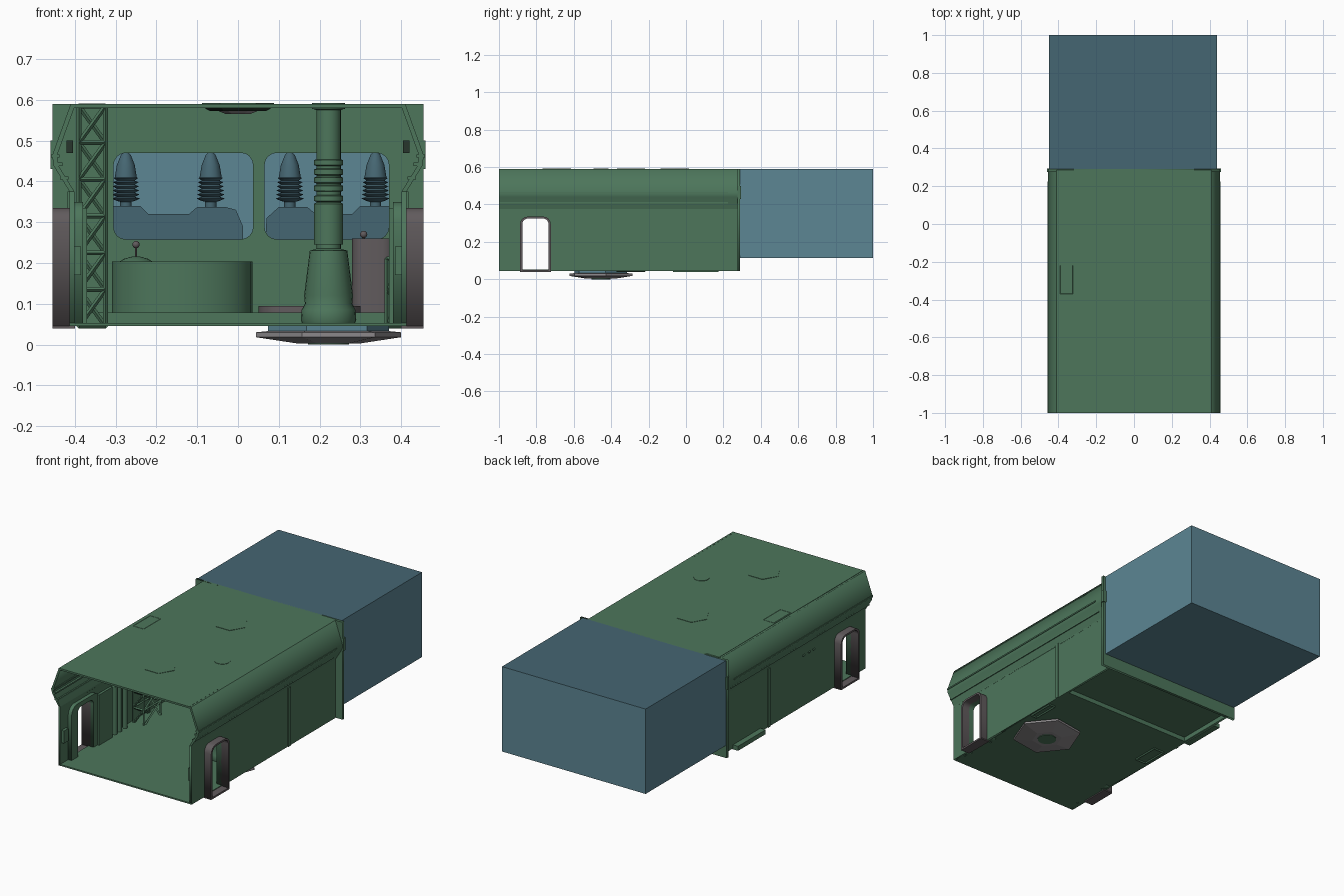
import bpy, bmesh
from math import cos, sin, pi, radians
from mathutils import Vector, Matrix

if "Cube" in bpy.data.objects:
    bpy.data.objects.remove(bpy.data.objects["Cube"])


def material(name, rgb):
    m = bpy.data.materials.new(name)
    m.use_nodes = True
    colour = (*rgb, 1)
    m.diffuse_color = colour
    m.node_tree.nodes["Principled BSDF"].inputs["Base Color"].default_value = colour
    return m


GREEN = material("hull green", (.074, .181, .105))
BLUE = material("sky blue", (.107, .238, .296))
SLATE = material("slate blue", (.06, .133, .168))
GREY = material("warm grey", (.12, .105, .11))
SILVER = material("light grey", (.28, .265, .275))
DARK = material("dark green", (.02, .035, .025))


def finish(name, bm, mat, smooth=False):
    bmesh.ops.remove_doubles(bm, verts=bm.verts, dist=.0001)
    bmesh.ops.recalc_face_normals(bm, faces=bm.faces)
    mesh = bpy.data.meshes.new(name)
    bm.to_mesh(mesh)
    bm.free()
    obj = bpy.data.objects.new(name, mesh)
    bpy.context.collection.objects.link(obj)
    mesh.materials.append(mat)
    if smooth:
        bpy.ops.object.select_all(action='DESELECT')
        obj.select_set(True)
        bpy.context.view_layer.objects.active = obj
        bpy.ops.object.shade_smooth_by_angle(angle=radians(40))
    return obj


def box(name, low, high, mat):
    bm = bmesh.new()
    bmesh.ops.create_cube(bm, size=1)
    for v in bm.verts:
        v.co = Vector([a if c < 0 else b for a, b, c in zip(low, high, v.co)])
    return finish(name, bm, mat)


def plate(name, loops, plane, start, end, mat, smooth=False):
    """Extrude flat outlines, with inner loops as holes, across a plane."""
    curve = bpy.data.curves.new(name, 'CURVE')
    curve.dimensions, curve.fill_mode = '2D', 'BOTH'
    curve.extrude = abs(end - start) / 2
    for loop in loops:
        s = curve.splines.new('POLY')
        s.points.add(len(loop) - 1)
        for p, (u, v) in zip(s.points, loop):
            p.co = (u, v, 0, 1)
        s.use_cyclic_u = True
    temp = bpy.data.objects.new(name, curve)
    mesh = temp.to_mesh()
    bm = bmesh.new()
    bm.from_mesh(mesh)
    temp.to_mesh_clear()
    bpy.data.objects.remove(temp)
    for vert in bm.verts:
        u, v, w = vert.co
        w += (start + end) / 2
        vert.co = {'xz': (u, w, v), 'yz': (w, u, v), 'xy': (u, v, w)}[plane]
    return finish(name, bm, mat, smooth)


def lathe(name, profile, x, y, mat, sides=24, turn=0):
    bm = bmesh.new()
    rings = [[bm.verts.new((x + r * cos(turn + 2 * pi * i / sides),
                            y + r * sin(turn + 2 * pi * i / sides), z))
              for i in range(sides)] for r, z in profile]
    for a, b in zip(rings, rings[1:]):
        for i in range(sides):
            j = (i + 1) % sides
            bm.faces.new((a[i], a[j], b[j], b[i]))
    for ring, (r, z) in zip((rings[0], rings[-1]), (profile[0], profile[-1])):
        bm.faces.new(ring)
    return finish(name, bm, mat, sides > 8)


def bars(name, pairs, radius, mat, sides=4):
    bm = bmesh.new()
    for p, q in pairs:
        p, q = Vector(p), Vector(q)
        place = Matrix.Translation((p + q) / 2) @ (q - p).to_track_quat('Z', 'Y').to_matrix().to_4x4()
        bmesh.ops.create_cone(bm, cap_ends=True, segments=sides, radius1=radius,
                              radius2=radius, depth=(q - p).length, matrix=place)
    return finish(name, bm, mat, sides > 6)


def rounded(u0, u1, v0, v1, r):
    pts = []
    for k, (u, v) in enumerate([(u1 - r, v1 - r), (u0 + r, v1 - r), (u0 + r, v0 + r), (u1 - r, v0 + r)]):
        pts += [(u + r * cos(pi / 2 * (k + t / 4)), v + r * sin(pi / 2 * (k + t / 4))) for t in range(5)]
    return pts


def arch(u0, u1, v0, v1, r):
    """Doorway outline: rounded top, square foot, from right foot to left foot."""
    return [(u1, v0)] + rounded(u0, u1, v0, v1, r)[:10] + [(u0, v0)]


FRONT, BACK, STEP = -1, .285, -.06
BASE, TOP, DECK = .045, .59, .078
door = arch(-.875, -.735, BASE, .325, .03)

# Floor, raised rear deck and roof
box("floor", (-.413, FRONT, BASE), (.413, STEP, BASE + .008), GREEN)
box("rear_deck", (-.413, STEP, DECK - .008), (.413, BACK, DECK), GREEN)
box("deck_riser", (-.413, STEP - .008, BASE), (.413, STEP, DECK), GREEN)
box("roof", (-.41, FRONT, TOP - .01), (.41, BACK, TOP), GREEN)

# Rear bulkhead with two rounded windows
plate("rear_bulkhead", [[(-.455, BASE), (.455, BASE), (.455, TOP), (-.455, TOP)],
                        rounded(-.305, .037, .258, .47, .03),
                        rounded(.065, .37, .258, .47, .03)], 'xz', BACK - .01, BACK + .005, GREEN)

# Side walls, mirrored
for side, label in ((1, "left"), (-1, "right")):
    def block(name, x0, x1, y0, y1, z0, z1, mat=GREEN):
        a, b = sorted((side * x0, side * x1))
        return box(f"{label}_{name}", (a, y0, z0), (b, y1, z1), mat)

    outline = [(FRONT, BASE)] + door[::-1] + [(BACK, BASE), (BACK, .375), (FRONT, .375)]
    plate(f"{label}_wall", [outline], 'yz', side * .401, side * .413, GREEN)
    outer = [(.41, TOP), (.455, .465), (.453, .44), (.413, .375), (.413, .365)]
    shell = outer + [(x - .012, z) for x, z in reversed(outer)]
    plate(f"{label}_shoulder", [[(side * x, z) for x, z in shell]], 'xz', FRONT, BACK, GREEN)

    # Long rails below the shoulder
    for n, (x, z) in enumerate([(.458, .458), (.45, .438), (.436, .404)]):
        block(f"rail_{n}", x - .02, x, FRONT, .225, z, z + .008)
    block("bulkhead_tab", .42, .46, .275, .295, .43, .5)
    block("wall_seam", .41, .418, -.15, -.13, BASE, .375)
    block("shoulder_bracket", .405, .42, -.3, -.26, .47, .5, DARK)

    # Doorway: deep outer frame, sill and inner surround
    frame = arch(-.887, -.723, BASE, .335, .04)
    plate(f"{label}_door_frame", [frame + door[::-1]], 'yz', side * .4, side * .455, GREY)
    block("door_sill", .4, .455, -.887, -.723, BASE - .006, BASE + .004, GREY)
    surround = arch(-.93, -.68, BASE, .35, .05)
    plate(f"{label}_door_surround", [surround + door[::-1]], 'yz', side * .38, side * .402, GREEN)
    block("door_leaf", .37, .385, -.7, -.58, BASE, .335)
    block("control_panel", .385, .402, -.99, -.95, .17, .24)

# Small outside step on one side
box("outer_step", (-.445, -.07, BASE - .005), (-.41, .175, BASE + .02), GREEN)

# Hollow view box behind the windows, with a darker lid
bm = bmesh.new()
bmesh.ops.create_cube(bm, size=1)
for v in bm.verts:
    v.co = (.44 if v.co.x > 0 else -.45, 1 if v.co.y > 0 else BACK, TOP if v.co.z > 0 else .115)
bm.normal_update()
bmesh.ops.delete(bm, geom=[f for f in bm.faces if f.normal.y < -.5], context='FACES')
view_box = finish("view_box", bm, BLUE)
view_box.data.materials.append(SLATE)
for f in view_box.data.polygons:
    f.material_index = int(abs(f.normal.z) > .5 and f.center.z > .5)

# Couches and ribbed spires seen through the windows
plate("couch_a", [[(-.4, .13), (.015, .13), (.012, .29), (-.005, .33), (-.03, .337), (-.1, .337),
                   (-.12, .32), (-.22, .32), (-.24, .34), (-.4, .34)]], 'xz', .4, .6, SLATE)
plate("couch_b", [[(.06, .13), (.42, .13), (.42, .34), (.3, .34), (.28, .32), (.19, .32),
                   (.17, .337), (.1, .337), (.07, .31)]], 'xz', .4, .6, SLATE)
ribs = [(r, .352 + .01 * k + dz) for k in range(6) for r, dz in ((.022, 0), (.035 - .001 * k, .006))]
spire = [(.014, .33), (.014, .35)] + ribs + [(.027, .41), (.022, .44), (.012, .465), (.002, .475)]
for n, x in enumerate((-.275, -.067, .127, .337)):
    lathe(f"spire_{n}", spire, x, .45, SLATE, 12)

# Hexagonal ceiling lamps with flush roof hatches
for n, y in enumerate((-.69, STEP)):
    lathe(f"roof_hatch_{n}", [(.088, TOP - .005), (.088, TOP + .002)], 0, y, GREEN, 6)
    lathe(f"lamp_housing_{n}", [(.07, .573), (.086, TOP - .008)], 0, y, DARK, 6)
    lathe(f"lamp_lens_{n}", [(.03, .565), (.052, .574)], 0, y, SILVER, 6)

# Central column, from floor to roof
cx, cy = .222, -.455
column = [(.062, BASE), (.068, .06), (.066, .085), (.058, .1), (.06, .12), (.046, .23), (.03, .235),
          (.03, .245), (.036, .245), (.036, .345), (.03, .348)]
for z in (.35, .375, .395, .415, .438):
    column += [(.03, z), (.036, z + .002), (.036, z + .014), (.03, z + .016)]
column += [(.03, .575), (.04, .578), (.04, TOP + .002)]
lathe("column", column, cx, cy, GREEN)

# Hexagonal foot below the hull
turn = radians(9)
lathe("foot_collar", [(.15, .028), (.15, BASE)], cx, cy, BLUE, 6, turn)
lathe("foot_disc", [(.06, .003), (.08, .003), (.18, .018), (.18, .03), (.15, .033)], cx, cy, SILVER, 6, turn)
lathe("foot_core", [(.05, 0), (.05, .03)], cx, cy, GREEN, 12)

# Bow-fronted console with lever
bow = [(-.137 + .172 * cos(pi + pi * k / 16), .16 + .12 * sin(pi + pi * k / 16)) for k in range(17)]
plate("console", [bow + [(.035, BACK), (-.309, BACK)]], 'xy', DECK, .203, GREEN, True)
lathe("console_dome", [(.045, .2), (.03, .21), (.008, .216)], -.25, .18, GREEN, 16)

# Grey locker with its plinth
plate("locker", [rounded(.28, .385, .12, BACK, .03)], 'xy', DECK, .26, GREY, True)
plate("locker_plinth", [rounded(.05, .3, .02, .27, .06)], 'xy', DECK, .095, GREY, True)

for n, (x, z) in enumerate([(-.25, .245), (.308, .27)]):
    bars(f"lever_{n}", [((x, .18, z - .05), (x, .18, z))], .003, GREY, 8)
    lathe(f"lever_knob_{n}", [(.009 * sin(pi * k / 8), z - .009 * cos(pi * k / 8)) for k in range(1, 8)],
          x, .18, GREY, 12)

# Braced lattice tower against the right wall, short one on the left
def lattice(name, x0, x1, y0, y1, z0, z1, bays):
    corners = [(x0, y0), (x1, y0), (x1, y1), (x0, y1)]
    step, pairs = (z1 - z0) / bays, []
    for (ax, ay), (bx, by) in zip(corners, corners[1:] + corners[:1]):
        pairs.append(((ax, ay, z0), (ax, ay, z1)))
        for k in range(bays + 1):
            z = z0 + k * step
            pairs.append(((ax, ay, z), (bx, by, z)))
            if k < bays:
                pairs.append(((ax, ay, z), (bx, by, z + step)))
    bars(name, pairs, .006, GREEN)


lattice("tall_lattice", -.39, -.325, -.37, -.22, BASE, .585, 6)
lattice("short_lattice", .365, .4, -.37, -.22, BASE, .21, 2)

# Vertical pipes on the right wall
for n, y in enumerate((-.54, -.5, -.45)):
    bars(f"wall_pipe_{n}", [((-.385, y, BASE), (-.385, y, .32)), ((-.385, y, .315), (-.41, y, .335))],
         .013, GREEN, 10)
